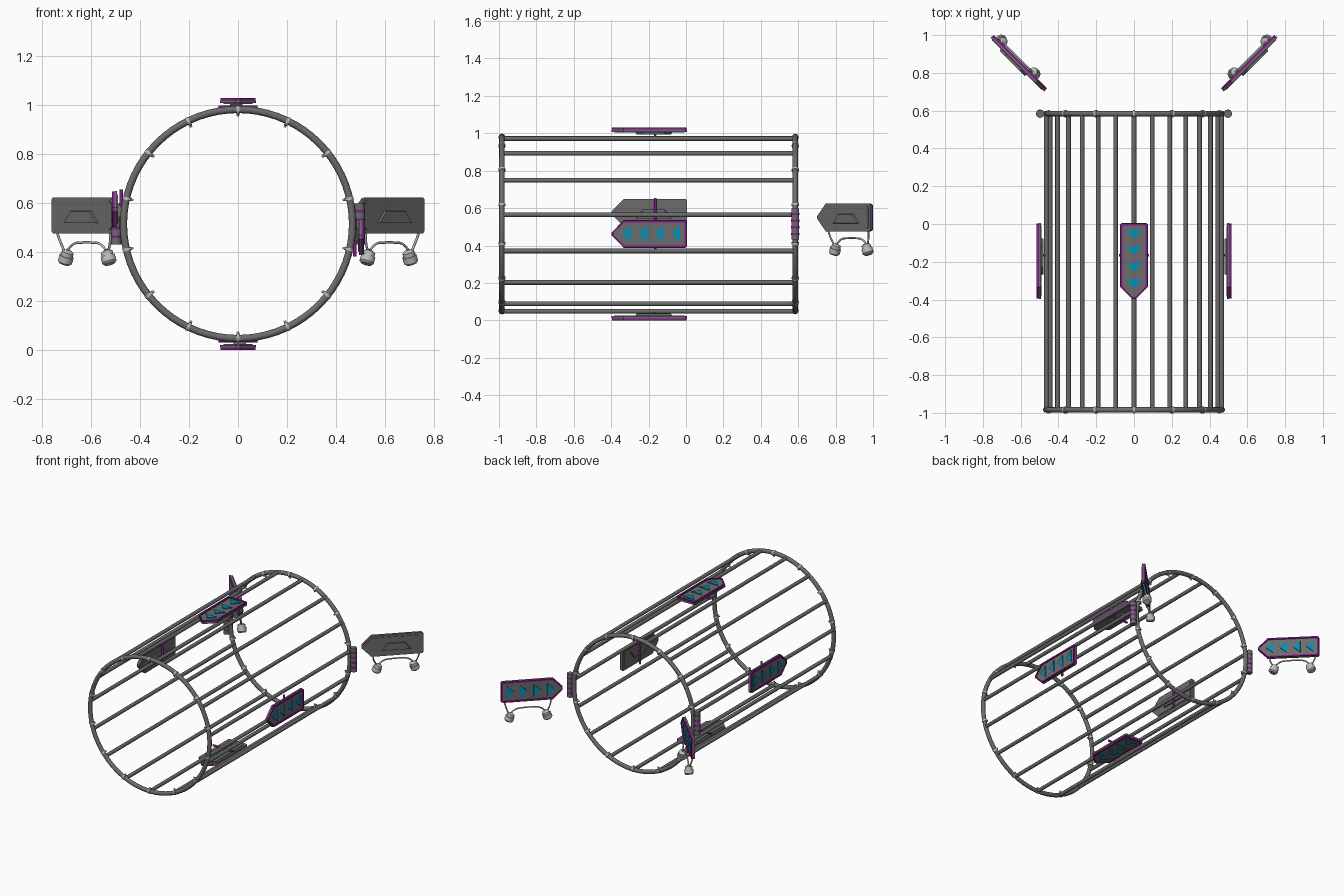
import bpy, bmesh
from math import sin, cos, pi, radians
from mathutils import Matrix, Vector

if "Cube" in bpy.data.objects:
    bpy.data.objects.remove(bpy.data.objects["Cube"])

CZ, R = 0.515, 0.467            # cage axis height and radius
Y0, Y1 = -0.984, 0.584          # front and rear rings


def mat(name, col):
    m = bpy.data.materials.new(name)
    m.diffuse_color = (*col, 1)
    m.use_nodes = True
    m.node_tree.nodes["Principled BSDF"].inputs["Base Color"].default_value = m.diffuse_color
    return m


GREY = mat("dark_grey", (0.15, 0.15, 0.15))
PURPLE = mat("purple", (0.25, 0.01, 0.28))
CYAN = mat("cyan", (0.0, 0.28, 0.48))
LIGHT = mat("light_grey", (0.5, 0.5, 0.5))


def finish(name, bm, m, M=Matrix()):
    bm.transform(M)
    bmesh.ops.recalc_face_normals(bm, faces=bm.faces[:])
    me = bpy.data.meshes.new(name)
    bm.to_mesh(me)
    bm.free()
    ob = bpy.data.objects.new(name, me)
    bpy.context.collection.objects.link(ob)
    me.materials.append(m)
    return ob


def tube(bm, p, q, r, r2=None, seg=12):
    p, q = Vector(p), Vector(q)
    d = q - p
    M = Matrix.Translation((p + q) / 2) @ d.to_track_quat('Z', 'Y').to_matrix().to_4x4()
    bmesh.ops.create_cone(bm, cap_ends=True, segments=seg, radius1=r,
                          radius2=r if r2 is None else r2, depth=d.length, matrix=M)


def prism(bm, pts, z0, z1, taper=1.0):
    n = len(pts)
    cx, cy = sum(p[0] for p in pts) / n, sum(p[1] for p in pts) / n
    a = [bm.verts.new((x, y, z0)) for x, y in pts]
    b = [bm.verts.new((cx + (x - cx) * taper, cy + (y - cy) * taper, z1)) for x, y in pts]
    bm.faces.new(a)
    bm.faces.new(b)
    for i in range(n):
        j = (i + 1) % n
        bm.faces.new((a[i], a[j], b[j], b[i]))


def frame(bm, outer, inner, z0, z1):
    n = len(outer)
    L = [[bm.verts.new((x, y, z)) for x, y in pts]
         for pts, z in ((outer, z0), (outer, z1), (inner, z1), (inner, z0))]
    for k in range(4):
        for i in range(n):
            j = (i + 1) % n
            a, b = L[k], L[(k + 1) % 4]
            bm.faces.new((a[i], a[j], b[j], b[i]))


def wire(name, pts, r, m, M):
    cu = bpy.data.curves.new(name, 'CURVE')
    cu.dimensions = '3D'
    cu.bevel_depth, cu.bevel_resolution, cu.resolution_u = r, 2, 5
    cu.use_fill_caps = True
    sp = cu.splines.new('BEZIER')
    sp.bezier_points.add(len(pts) - 1)
    for b, p in zip(sp.bezier_points, pts):
        b.co = M @ Vector(p)
        b.handle_left_type = b.handle_right_type = 'AUTO'
    ob = bpy.data.objects.new(name, cu)
    bpy.context.collection.objects.link(ob)
    cu.materials.append(m)


def arrow(m):
    """Arrow board outline, inset by m; tip along +X."""
    w, c = 0.074 - m, 0.008
    half = [(m, w - c), (m + c, w), (0.338 - m * 0.3, w), (0.402 - m, 0.008)]
    return half + [(x, -y) for x, y in reversed(half)]


def sign(name, M, rod=True):
    # body, raised rim and triangles on the front
    bm = bmesh.new()
    prism(bm, arrow(0.0), 0.004, 0.015)
    prism(bm, arrow(0.008), 0.015, 0.019)
    prism(bm, arrow(0.014), 0.004, 0.0)
    finish(name + "_board", bm, GREY, M)
    bm = bmesh.new()
    frame(bm, arrow(0.002), arrow(0.012), 0.0152, 0.026)
    finish(name + "_rim", bm, PURPLE, M)
    bm = bmesh.new()
    for i in range(4):
        x = 0.036 + i * 0.088
        prism(bm, [(x, 0.042), (x, -0.042), (x + 0.048, 0)], 0.018, 0.0255)
    finish(name + "_triangles", bm, CYAN, M)
    # trapezoid housing on the back
    bm = bmesh.new()
    prism(bm, [(0.08, -0.032), (0.275, -0.032), (0.235, 0.018), (0.12, 0.018)], 0.001, -0.011, 0.95)
    finish(name + "_housing", bm, GREY, M)
    if rod:
        bm = bmesh.new()
        tube(bm, (0.17, -0.08, -0.013), (0.17, 0.08, -0.013), 0.007)
        finish(name + "_mount_rod", bm, PURPLE, M)


def basis(x, z, o):
    x, z = Vector(x).normalized(), Vector(z).normalized()
    M = Matrix((x, z.cross(x), z)).transposed().to_4x4()
    M.translation = o
    return M


# cage rings with collars
for nm, y in (("front", Y0), ("rear", Y1)):
    bm = bmesh.new()
    N, K = 72, 12
    rows = []
    for i in range(N):
        a = 2 * pi * i / N
        rows.append([bm.verts.new(((R + 0.0145 * cos(t)) * sin(a), y + 0.0145 * sin(t),
                                   CZ + (R + 0.0145 * cos(t)) * cos(a)))
                     for t in (2 * pi * k / K for k in range(K))])
    for i in range(N):
        for k in range(K):
            a, b = rows[i], rows[(i + 1) % N]
            bm.faces.new((a[k], b[k], b[(k + 1) % K], a[(k + 1) % K]))
    finish(nm + "_ring", bm, GREY)
    bm = bmesh.new()
    for i in range(14):
        a = 2 * pi * i / 14
        rad = Vector((sin(a), 0, cos(a)))
        c = Vector((0, y, CZ)) + rad * (R - 0.003)
        t = Vector((cos(a), 0, -sin(a))) * 0.006
        tube(bm, c - t, c + t, 0.019)
        tube(bm, c - rad * 0.026, c - rad * 0.01, 0.004, 0.008)
    finish(nm + "_ring_collars", bm, LIGHT)

# long bars, one at the bottom
bm = bmesh.new()
for i in range(15):
    a = pi + 2 * pi * i / 15
    x, z = R * sin(a), CZ + R * cos(a)
    tube(bm, (x, Y0, z), (x, Y1, z), 0.0125)
finish("cage_bars", bm, GREY)

# four boards around the cage, all pointing forward
D = 0.489
for nm, n, o in (("top_sign", (0, 0, 1), (0, 0.005, CZ + D)),
                 ("bottom_sign", (0, 0, -1), (0, 0.005, CZ - D)),
                 ("right_sign", (1, 0, 0), (D, 0.005, 0.462)),
                 ("left_sign", (-1, 0, 0), (-D, 0.005, 0.575))):
    sign(nm, basis((0, -1, 0), n, o))

# rear angled boards with hanging lamps, and hinge stacks
W = basis((-1, -1, 0), (-1, 1, 0), (0.763, 0.983, 0.55))
for nm, S in (("right", Matrix()), ("left", Matrix.Scale(-1, 4, (1, 0, 0)))):
    M = S @ W
    sign(nm + "_rear_sign", M, rod=False)
    w = 0.034
    wire(nm + "_tail_wire", [(0.022, -0.066, 0.012), (0.03, -0.1, 0.02), (0.052, -0.16, w)], 0.005, LIGHT, M)
    wire(nm + "_tip_wire", [(0.328, -0.066, 0.012), (0.322, -0.1, 0.02), (0.293, -0.16, w)], 0.005, LIGHT, M)
    wire(nm + "_arch_wire", [(0.052, -0.15, w), (0.095, -0.117, w), (0.14, -0.111, w), (0.205, -0.111, w),
                             (0.25, -0.117, w), (0.293, -0.15, w)], 0.005, LIGHT, M)
    bm = bmesh.new()
    for u, s in ((0.055, 1), (0.295, -1)):
        c = Vector((u, -0.17, w))
        d = Vector((s * sin(radians(22)), cos(radians(22)), 0))
        tube(bm, c - d * 0.03, c - d * 0.022, 0.022, 0.03, 20)
        tube(bm, c - d * 0.022, c + d * 0.004, 0.03, None, 20)
        tube(bm, c + d * 0.004, c + d * 0.022, 0.025, None, 20)
        tube(bm, c + d * 0.022, c + d * 0.03, 0.025, 0.012, 20)
    finish(nm + "_lamps", bm, LIGHT, M)

    g, p = bmesh.new(), bmesh.new()
    x = 0.497
    for i in range(5):
        z = 0.432 + i * 0.035
        tube(g, (x, Y1, z), (x, Y1, z + 0.026), 0.021, None, 16)
        if i < 4:
            tube(p, (x, Y1, z + 0.025), (x, Y1, z + 0.036), 0.022, None, 16)
    for z in (0.46, 0.57):
        tube(g, (0.46, Y1, z), (x, Y1, z), 0.01)
    finish(nm + "_hinge_knuckles", g, GREY, S)
    finish(nm + "_hinge_bands", p, PURPLE, S)

# smooth round parts, keep edges sharp
bpy.ops.object.select_all(action='DESELECT')
for ob in bpy.context.scene.objects:
    if ob.type == 'MESH':
        ob.select_set(True)
        bpy.context.view_layer.objects.active = ob
bpy.ops.object.shade_smooth_by_angle(angle=radians(35))
